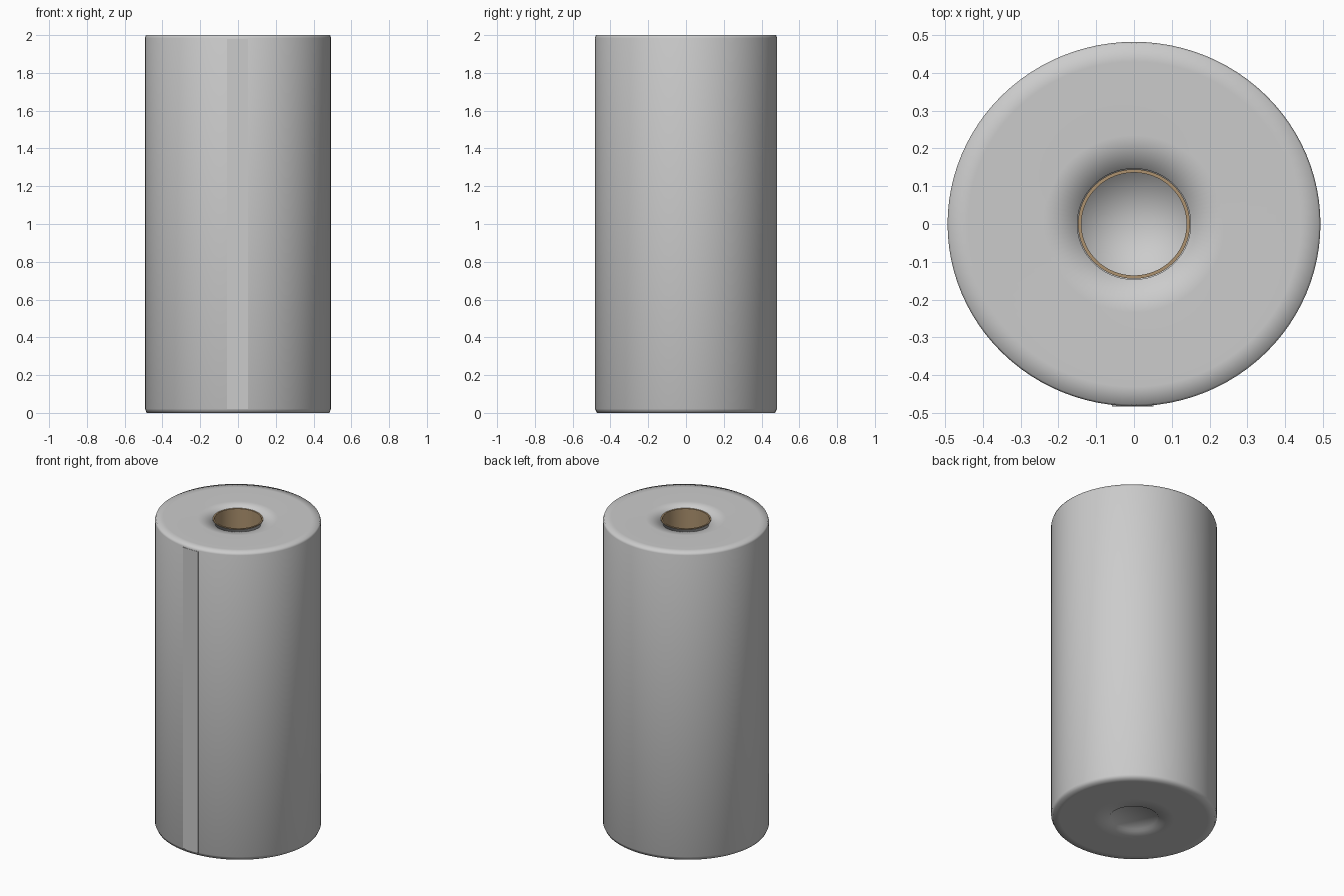
import bpy, bmesh, math

if "Cube" in bpy.data.objects:
    bpy.data.objects.remove(bpy.data.objects["Cube"])

SEG = 96
SQUASH = 0.977  # the roll is slightly narrower front to back


def lathe(name, profile, closed=False):
    """Spin an (r, z) profile around z; r = 0 makes a pole."""
    bm = bmesh.new()
    rings = []
    for r, z in profile:
        if r == 0:
            rings.append([bm.verts.new((0, 0, z))] * SEG)
        else:
            rings.append([bm.verts.new((r * math.cos(2 * math.pi * i / SEG),
                                        r * math.sin(2 * math.pi * i / SEG) * SQUASH, z))
                          for i in range(SEG)])
    pairs = list(zip(rings, rings[1:]))
    if closed:
        pairs.append((rings[-1], rings[0]))
    for a, b in pairs:
        for i in range(SEG):
            j = (i + 1) % SEG
            loop = list(dict.fromkeys([a[i], a[j], b[j], b[i]]))
            bm.faces.new(loop)
    bmesh.ops.recalc_face_normals(bm, faces=bm.faces)
    me = bpy.data.meshes.new(name)
    bm.to_mesh(me)
    bm.free()
    ob = bpy.data.objects.new(name, me)
    bpy.context.collection.objects.link(ob)
    me.shade_smooth()
    return ob


# Wound paper: closed near the bottom, open at the top
lathe("paper_roll", [
    (0, 0.012), (0.14, 0.012), (0.15, 0.0), (0.24, 0.0), (0.44, 0.0), (0.483, 0.0),
    (0.493, 0.022), (0.493, 1.985), (0.488, 2.0), (0.44, 2.0), (0.24, 2.0),
    (0.15, 1.996), (0.15, 0.03), (0, 0.03)])

# Cardboard core tube
core = lathe("core_tube", [(0.139, 0.02), (0.148, 0.02), (0.148, 1.999), (0.139, 1.999)], True)
card = bpy.data.materials.new("cardboard")
card.diffuse_color = (0.42, 0.29, 0.16, 1)
card.use_nodes = True
card.node_tree.nodes["Principled BSDF"].inputs["Base Color"].default_value = card.diffuse_color
core.data.materials.append(card)
bpy.context.view_layer.objects.active = core
core.select_set(True)
bpy.ops.object.shade_smooth_by_angle()

# Loose sheet end: thin flat strip down the front
bpy.ops.mesh.primitive_cube_add(size=1, location=(-0.003, -0.4795, 1.0))
flap = bpy.context.object
flap.name = "sheet_end"
flap.scale = (0.11, 0.007, 1.96)
